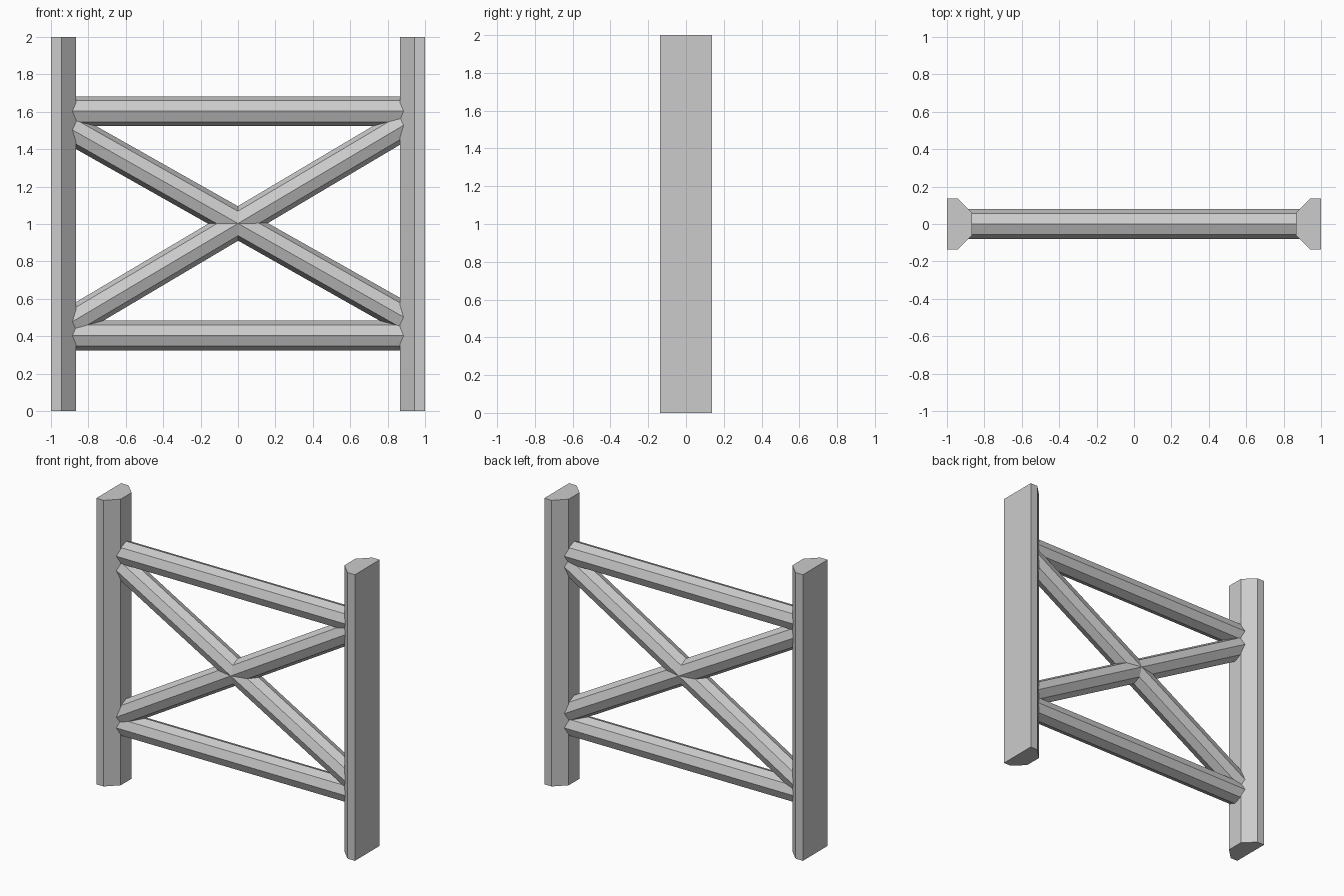
import bpy, bmesh, math
from mathutils import Vector, Matrix

if "Cube" in bpy.data.objects:
    bpy.data.objects.remove(bpy.data.objects["Cube"])


def prism(name, profile, matrix, length):
    """Extrude a 2D profile along local z and place it with a matrix."""
    bm = bmesh.new()
    face = bm.faces.new([bm.verts.new((u, v, 0)) for u, v in profile])
    ext = bmesh.ops.extrude_face_region(bm, geom=[face])
    verts = [g for g in ext["geom"] if isinstance(g, bmesh.types.BMVert)]
    bmesh.ops.translate(bm, verts=verts, vec=(0, 0, length))
    bmesh.ops.recalc_face_normals(bm, faces=bm.faces[:])
    me = bpy.data.meshes.new(name)
    bm.to_mesh(me)
    bm.free()
    ob = bpy.data.objects.new(name, me)
    ob.matrix_world = matrix
    bpy.context.collection.objects.link(ob)
    return ob


def bar(name, a, b, r=0.08):
    """Octagonal bar from a to b, with a ridge facing front, back and sideways."""
    a, b = Vector(a), Vector(b)
    d = (b - a).normalized()
    y = Vector((0, 1, 0))
    m = Matrix((y.cross(d), y, d)).transposed().to_4x4()
    m.translation = a
    octagon = [(r * math.cos(i * math.pi / 4), r * math.sin(i * math.pi / 4))
               for i in range(8)]
    return prism(name, octagon, m, (b - a).length)


# Posts: flat outside, chamfered towards the inside
half = [(1.0, 0.137), (0.943, 0.137), (0.865, 0.06)]
for side, name in ((-1, "left_post"), (1, "right_post")):
    outline = half + [(x, -y) for x, y in reversed(half)]
    prism(name, [(side * x, y) for x, y in outline], Matrix(), 2.0)

# Horizontal rails, ends buried in the posts
for z, name in ((0.403, "lower_rail"), (1.603, "upper_rail")):
    bar(name, (-0.92, 0, z), (0.92, 0, z))

# Crossed diagonal braces
for slope, name in ((0.593, "rising_brace"), (-0.565, "falling_brace")):
    bar(name, (-0.925, 0, 1.003 - 0.925 * slope), (0.925, 0, 1.003 + 0.925 * slope))
